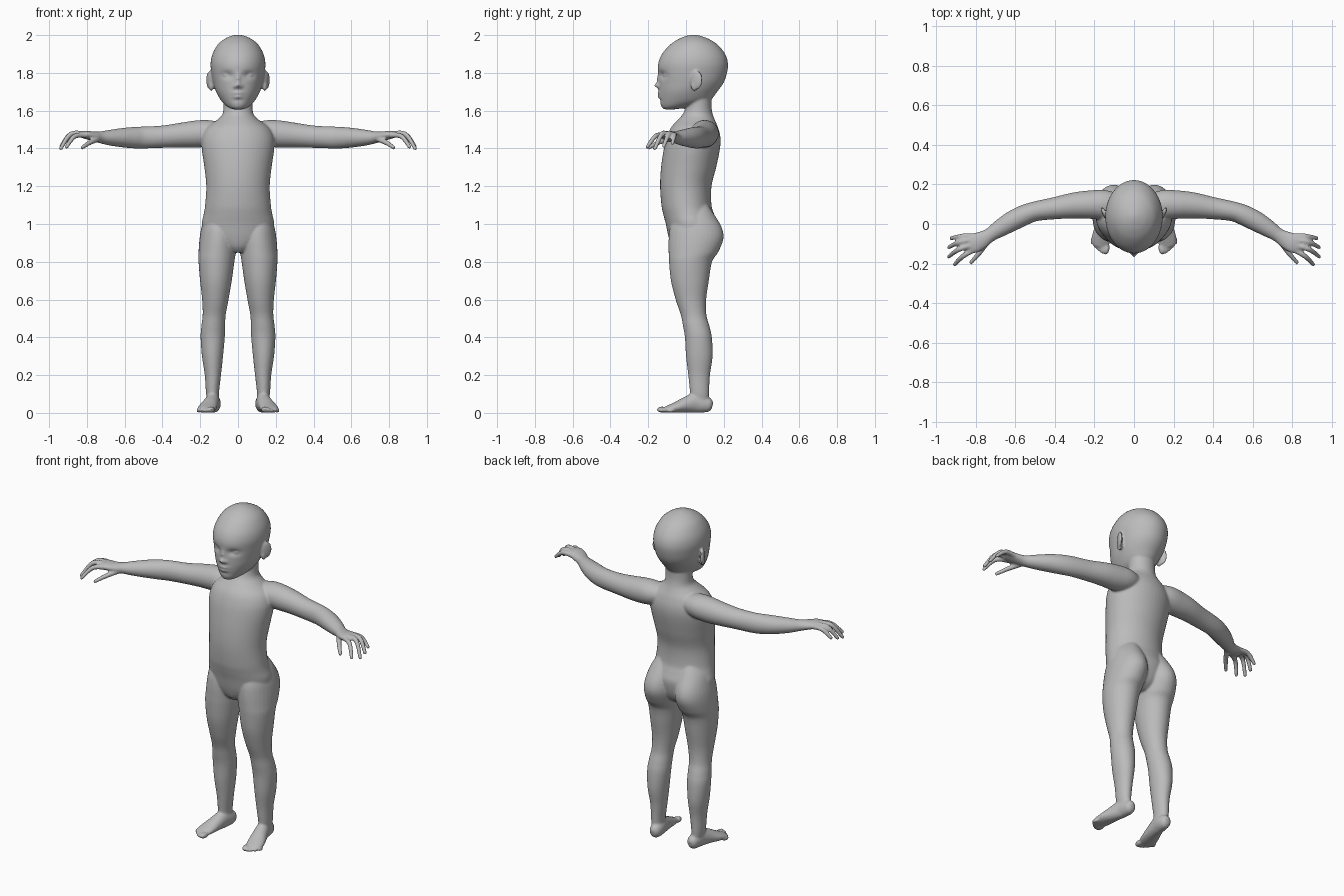
import bpy, bmesh, math
from mathutils import Vector, Matrix

bm = bmesh.new()


def spline(rows, steps):
    """Smooth interpolation through rows of numbers."""
    out = []
    n = len(rows)
    for i in range(n - 1):
        p = [rows[max(0, min(n - 1, i + k))] for k in (-1, 0, 1, 2)]
        for s in range(steps):
            t = s / steps
            out.append([0.5 * (2 * b + (c - a) * t + (2 * a - 5 * b + 4 * c - d) * t * t
                               + (3 * b - a - 3 * c + d) * t ** 3)
                        for a, b, c, d in zip(*p)])
    out.append(list(rows[-1]))
    return out


def loft(rows, sides=32, steps=5, level=False, side=1, sculpt=None):
    """Closed skin through sections x, y, z, half width, half depth."""
    rows = spline(rows, steps)
    pts = [Vector(r[:3]) for r in rows]
    rings = []
    for i, r in enumerate(rows):
        u, v = Vector((1, 0, 0)), Vector((0, 1, 0))
        if not level:
            t = (pts[min(i + 1, len(pts) - 1)] - pts[max(i - 1, 0)]).normalized()
            u = t.cross(Vector((0, 0, 1))).normalized()
            v = u.cross(t)
        ring = []
        for k in range(sides):
            a = 2 * math.pi * k / sides
            p = pts[i] + u * (r[3] * math.cos(a)) + v * (r[4] * math.sin(a))
            if sculpt:
                p = sculpt(p)
            ring.append(bm.verts.new((p.x * side, p.y, p.z)))
        rings.append(ring)
    for a, b in zip(rings, rings[1:]):
        for k in range(sides):
            m = (k + 1) % sides
            bm.faces.new((a[k], a[m], b[m], b[k]))
    bm.faces.new(rings[0])
    bm.faces.new(rings[-1])


def blob(pos, size, side=1, turn=0):
    """Ellipsoid."""
    m = (Matrix.Translation((pos[0] * side, pos[1], pos[2]))
         @ Matrix.Rotation(turn * side, 4, 'Z') @ Matrix.Diagonal((*size, 1)))
    bmesh.ops.create_uvsphere(bm, u_segments=24, v_segments=14, radius=1, matrix=m)


def upright(rows, **kw):
    """Loft from z, x centre, half width, front y, back y."""
    loft([(x, (f + b) / 2, z, w, (b - f) / 2) for z, x, w, f, b in rows], level=True, **kw)


# Face relief: x, z, push along y, spread in x, spread in z
RELIEF = [
    (0.057, 1.788, 0.017, 0.030, 0.018),    # eye sockets
    (-0.057, 1.788, 0.017, 0.030, 0.018),
    (0, 1.733, -0.026, 0.014, 0.013),       # nose tip
    (0, 1.765, -0.012, 0.011, 0.025),       # nose bridge
    (0.019, 1.728, -0.010, 0.009, 0.008),   # nostrils
    (-0.019, 1.728, -0.010, 0.009, 0.008),
    (0, 1.694, -0.012, 0.028, 0.007),       # upper lip
    (0, 1.673, -0.011, 0.024, 0.008),       # lower lip
    (0, 1.655, 0.005, 0.030, 0.007),        # chin fold
]


def face(p):
    if p.y < 0:
        for x, z, push, sx, sz in RELIEF:
            p.y += push * math.exp(-((p.x - x) / sx) ** 2 - ((p.z - z) / sz) ** 2)
    return p


# Head
upright([
    (1.607, 0, 0.025, -0.115, -0.06), (1.62, 0, 0.055, -0.130, 0.02),
    (1.65, 0, 0.087, -0.138, 0.12), (1.70, 0, 0.116, -0.142, 0.165),
    (1.75, 0, 0.132, -0.143, 0.20), (1.80, 0, 0.141, -0.147, 0.217),
    (1.85, 0, 0.145, -0.147, 0.222), (1.90, 0, 0.135, -0.127, 0.207),
    (1.95, 0, 0.107, -0.083, 0.167), (1.98, 0, 0.071, -0.038, 0.12),
    (1.995, 0, 0.037, 0.0, 0.08), (2.002, 0, 0.008, 0.03, 0.05),
], sides=120, steps=9, sculpt=face)

# Torso and neck
upright([
    (0.85, 0, 0.06, -0.05, 0.09), (0.88, 0, 0.11, -0.075, 0.13),
    (0.93, 0, 0.18, -0.092, 0.155), (1.0, 0, 0.192, -0.107, 0.165),
    (1.05, 0, 0.182, -0.120, 0.150), (1.1, 0, 0.174, -0.130, 0.135),
    (1.2, 0, 0.168, -0.137, 0.135), (1.3, 0, 0.178, -0.132, 0.160),
    (1.4, 0, 0.192, -0.117, 0.180), (1.46, 0, 0.190, -0.102, 0.182),
    (1.51, 0, 0.165, -0.080, 0.170), (1.55, 0, 0.112, -0.045, 0.153),
    (1.58, 0, 0.083, -0.018, 0.142), (1.62, 0, 0.077, -0.002, 0.135),
    (1.68, 0, 0.078, 0.0, 0.135),
], sides=48)

for s in (1, -1):
    # Eye and ear
    blob((0.057, -0.103, 1.788), (0.023, 0.017, 0.014), s)
    blob((0.150, 0.055, 1.762), (0.011, 0.036, 0.050), s, -0.45)
    blob((0.142, 0.045, 1.735), (0.013, 0.020, 0.032), s)

    # Leg
    upright([
        (0.04, 0.128, 0.030, 0.03, 0.12), (0.10, 0.135, 0.034, 0.022, 0.122),
        (0.20, 0.133, 0.043, 0.012, 0.127), (0.30, 0.135, 0.056, 0.0, 0.141),
        (0.40, 0.134, 0.064, -0.006, 0.137), (0.46, 0.131, 0.063, -0.016, 0.124),
        (0.52, 0.126, 0.061, -0.028, 0.108), (0.60, 0.120, 0.070, -0.055, 0.107),
        (0.70, 0.117, 0.084, -0.080, 0.121), (0.80, 0.114, 0.095, -0.090, 0.138),
        (0.85, 0.110, 0.099, -0.092, 0.170), (0.92, 0.104, 0.100, -0.092, 0.198),
        (0.98, 0.100, 0.094, -0.085, 0.190), (1.05, 0.092, 0.080, -0.06, 0.150),
        (1.11, 0.085, 0.045, -0.02, 0.11),
    ], side=s)

    # Foot and toes
    loft([
        (0.125, 0.140, 0.038, 0.014, 0.018), (0.126, 0.125, 0.041, 0.030, 0.036),
        (0.128, 0.09, 0.047, 0.037, 0.046), (0.134, 0.05, 0.053, 0.038, 0.053),
        (0.146, 0.0, 0.043, 0.043, 0.042), (0.160, -0.05, 0.030, 0.049, 0.029),
        (0.169, -0.09, 0.021, 0.047, 0.020), (0.174, -0.115, 0.017, 0.036, 0.013),
    ], side=s)
    for i in range(5):
        f = i / 4
        r = 0.0165 - 0.005 * min(1, f * 2)
        blob((0.140 + 0.068 * f, -0.126 + 0.045 * f * f, r + 0.001),
             (r, 0.030 - 0.007 * f, r), s, 0.2)

    # Arm and palm
    loft([
        (0.08, 0.09, 1.488, 0.06, 0.05), (0.15, 0.098, 1.482, 0.074, 0.068),
        (0.22, 0.098, 1.476, 0.072, 0.072), (0.30, 0.094, 1.470, 0.066, 0.066),
        (0.40, 0.080, 1.462, 0.056, 0.059), (0.50, 0.064, 1.458, 0.050, 0.058),
        (0.56, 0.043, 1.457, 0.052, 0.056), (0.62, 0.013, 1.457, 0.051, 0.050),
        (0.68, -0.023, 1.457, 0.044, 0.041), (0.73, -0.056, 1.459, 0.036, 0.031),
        (0.77, -0.080, 1.465, 0.044, 0.025), (0.81, -0.098, 1.473, 0.050, 0.021),
        (0.84, -0.110, 1.474, 0.042, 0.014),
    ], side=s)

    # Fingers and thumb: base, knuckle, tip
    for base, mid, tip in (
            ((0.79, -0.062, 1.467), (0.87, -0.062, 1.470), (0.925, -0.072, 1.428)),
            ((0.81, -0.080, 1.475), (0.885, -0.092, 1.476), (0.937, -0.118, 1.412)),
            ((0.81, -0.105, 1.475), (0.885, -0.128, 1.476), (0.938, -0.165, 1.400)),
            ((0.79, -0.120, 1.468), (0.862, -0.160, 1.466), (0.908, -0.205, 1.408)),
            ((0.735, -0.080, 1.452), (0.782, -0.145, 1.432), (0.825, -0.195, 1.405))):
        loft([(*base, 0.015, 0.015), (*mid, 0.0135, 0.0135), (*tip, 0.0105, 0.0105)],
             sides=16, side=s)
        blob(tip, (0.0105, 0.0105, 0.0105), s)

# Fuse all parts into one smooth skin
bmesh.ops.recalc_face_normals(bm, faces=bm.faces[:])
mesh = bpy.data.meshes.new("mannequin_body")
bm.to_mesh(mesh)
bm.free()
body = bpy.data.objects.new("mannequin_body", mesh)
bpy.context.collection.objects.link(body)

grey = bpy.data.materials.new("plain grey")
grey.diffuse_color = (0.5, 0.5, 0.5, 1)
mesh.materials.append(grey)

fuse = body.modifiers.new("fuse", 'REMESH')
fuse.mode = 'VOXEL'
fuse.voxel_size = 0.0062
fuse.use_smooth_shade = True
relax = body.modifiers.new("relax", 'SMOOTH')
relax.factor = 0.5
relax.iterations = 5
